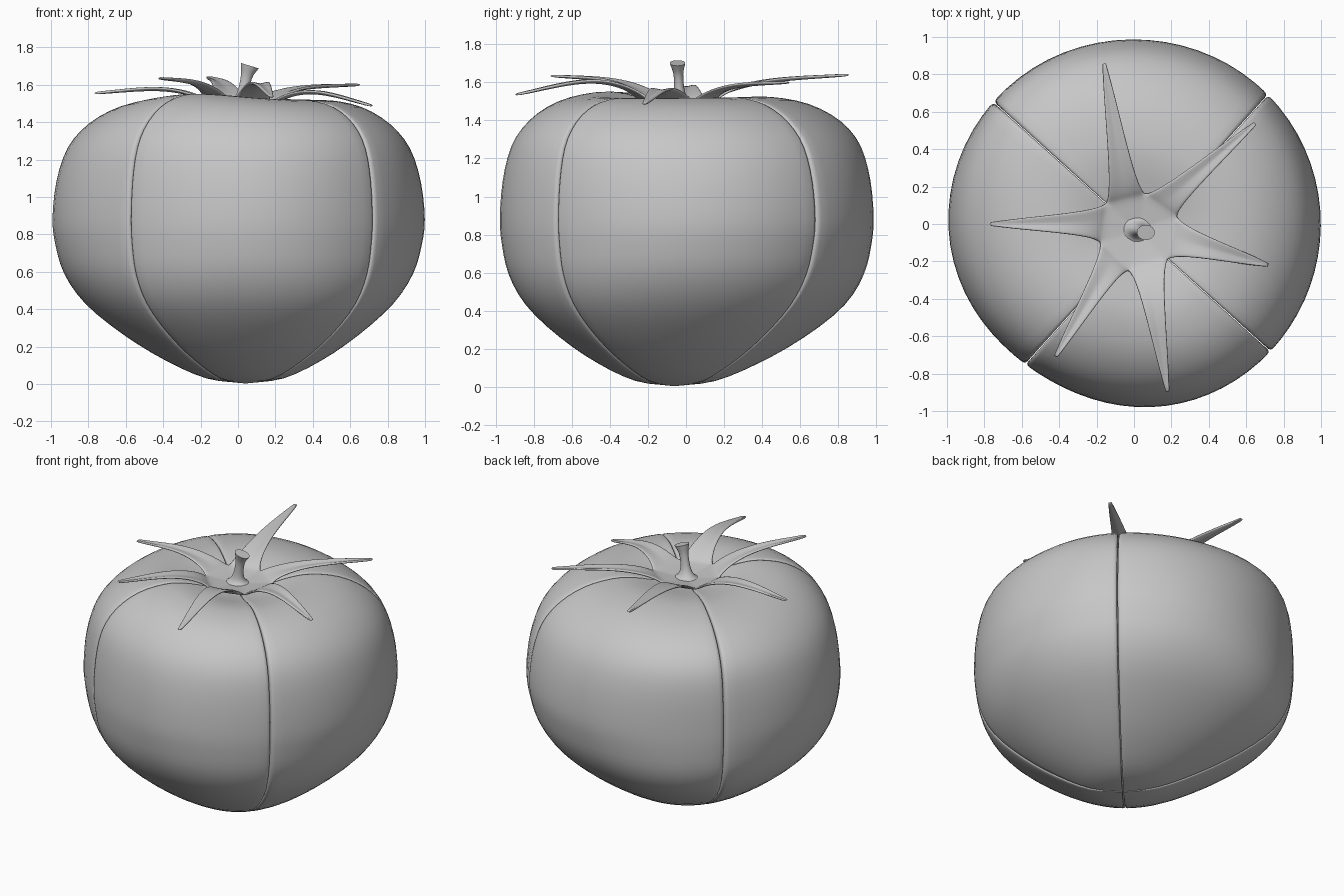
import bpy, bmesh, math
from mathutils import Vector

if "Cube" in bpy.data.objects:
    bpy.data.objects.remove(bpy.data.objects["Cube"])

grey = bpy.data.materials.new("plain_grey")
grey.use_nodes = True
grey.diffuse_color = (0.57, 0.57, 0.57, 1)
grey.node_tree.nodes["Principled BSDF"].inputs["Base Color"].default_value = (0.57, 0.57, 0.57, 1)


def smooth_path(points, steps):
    """Catmull-Rom resampling of a list of tuples."""
    p = [Vector(q) for q in points]
    p = [2 * p[0] - p[1]] + p + [2 * p[-1] - p[-2]]
    out = []
    for a, b, c, d in zip(p, p[1:], p[2:], p[3:]):
        for k in range(steps):
            t = k / steps
            out.append(0.5 * (2 * b + (c - a) * t + (2 * a - 5 * b + 4 * c - d) * t ** 2
                              + (3 * b - a - 3 * c + d) * t ** 3))
    return out + [p[-2]]


def finish(bm, name, angle=50):
    bmesh.ops.remove_doubles(bm, verts=bm.verts, dist=0.0005)
    bmesh.ops.recalc_face_normals(bm, faces=bm.faces)
    mesh = bpy.data.meshes.new(name)
    bm.to_mesh(mesh)
    bm.free()
    mesh.materials.append(grey)
    obj = bpy.data.objects.new(name, mesh)
    bpy.context.collection.objects.link(obj)
    bpy.ops.object.select_all(action="DESELECT")
    obj.select_set(True)
    bpy.context.view_layer.objects.active = obj
    bpy.ops.object.shade_smooth_by_angle(angle=math.radians(angle))
    return obj


def grid_faces(bm, rows):
    for r, s in zip(rows, rows[1:]):
        for i in range(len(r) - 1):
            bm.faces.new((r[i], r[i + 1], s[i + 1], s[i]))


# Fruit body: four quarter wedges with rounded cut edges and a narrow gap
AXIS = Vector((0.04, -0.06))
RADIUS = 0.996
MID_Z = 0.85
GAP = 0.002
profile = smooth_path([
    (0, 0.003), (0.2, 0.03), (0.4, 0.125), (0.6, 0.26), (0.8, 0.43), (0.92, 0.59),
    (0.975, 0.74), (RADIUS, 0.88), (0.97, 1.08), (0.9, 1.26), (0.78, 1.39),
    (0.62, 1.48), (0.45, 1.516), (0.32, 1.508), (0.18, 1.475), (0, 1.445)], 3)
rounding = [(0, 0.02), (0.004, 0.009), (0.012, 0.003), (0.028, 0)]
# uneven growth: direction, spread and extra fullness above and below the middle
fullness = [(128, 28, 0.115), (310, 28, 0.055), (225, 25, 0.03), (45, 25, 0.025)]
slimness = [(232, 27, 0.05), (90, 25, 0.012)]


def swell(theta, centre, width):
    """Bell-shaped weight around a compass direction, in degrees."""
    d = (math.degrees(theta) - centre + 180) % 360 - 180
    return math.exp(-0.5 * (d / width) ** 2)


def body_point(radius, z, theta, inset):
    d = Vector((math.cos(theta), math.sin(theta)))
    q = (radius / RADIUS) ** 2
    m = -AXIS * q
    along = d.dot(m)
    r = along + math.sqrt(max(0, radius ** 2 - m.length_squared + along ** 2))
    r += 4 * q * (1 - q) * sum(amount * swell(theta, c, w) for c, w, amount in fullness)
    r -= q ** 3 * sum(amount * swell(theta, c, w) for c, w, amount in slimness)
    rise = max(0, (z - MID_Z) / 0.66) ** 3
    z += rise * (0.033 * swell(theta, 234, 30) + 0.008 * swell(theta, 90, 35))
    xy = d * r * (1 - inset)
    return Vector((xy.x, xy.y, MID_Z + (z - MID_Z) * (1 - inset)))


def wedge(name, start):
    quarter = math.pi / 2
    columns = list(rounding)
    columns += [(quarter * k / 18, 0) for k in range(1, 18)]
    columns += [(quarter - e, inset) for e, inset in reversed(rounding)]
    mid = start + quarter / 2
    shift = AXIS + Vector((math.cos(mid), math.sin(mid))) * GAP * math.sqrt(2)
    bm = bmesh.new()
    rows = []
    for radius, z in profile:
        row = []
        for e, inset in columns:
            # the poles stay on the axis so that doubles merge there
            theta = start + e if radius > 0 else start
            p = body_point(radius, z, theta, inset if radius > 0 else 0)
            row.append(bm.verts.new((p.x + shift.x, p.y + shift.y, p.z)))
        rows.append(row)
    grid_faces(bm, rows)
    for side in (0, -1):
        bm.faces.new([row[side] for row in rows])
    finish(bm, name)


for k, name in enumerate(("back_wedge", "right_wedge", "front_wedge", "left_wedge")):
    wedge(name, math.radians(48 + 90 * k))

# Leafy crown: six pointed leaves joined around a shallow centre
CENTRE = Vector((0.02, -0.03))
BASE_Z, RIM_Z = 1.478, 1.506
leaves = [  # tip x, tip y, middle height, tip height, valley after the leaf
    (-0.16, 0.86, 1.598, 1.64, (-0.15, 0.11)),
    (-0.77, 0.0, 1.57, 1.555, (-0.18, -0.1)),
    (-0.42, -0.71, 1.6, 1.635, (-0.03, -0.25)),
    (0.18, -0.9, 1.6, 1.535, (0.18, -0.19)),
    (0.72, -0.22, 1.555, 1.487, (0.23, 0.04)),
    (0.65, 0.54, 1.575, 1.6, (0.06, 0.16))]

bm = bmesh.new()
for i, (tx, ty, mid_z, tip_z, after) in enumerate(leaves):
    tip = Vector((tx, ty))
    valleys = [Vector(leaves[i - 1][4]), Vector(after)]
    root = (valleys[0] + valleys[1]) / 2
    heights = smooth_path([(RIM_Z, 0), (mid_z, 0), (tip_z, 0)], 7)
    side = (tip - root).normalized().orthogonal()
    rows = []
    # inner fan from the centre out to the rim
    for s in (0, 0.35, 0.7):
        row = []
        for c in range(7):
            p = CENTRE + (valleys[0].lerp(valleys[1], c / 6) - CENTRE) * s
            row.append(bm.verts.new((p.x, p.y, BASE_Z + (RIM_Z - BASE_Z) * s)))
        rows.append(row)
    # tapering blade with rounded valleys
    for k, h in enumerate(heights):
        u = k / (len(heights) - 1)
        edge = []
        for v in valleys:
            sign = 1 if (v - root).dot(side) > 0 else -1
            near = v.lerp(root, 0.45) + (tip - root) * 0.08
            far = root.lerp(tip, 0.6) + (v - root) * 0.42
            end = tip + side * sign * 0.01
            edge.append(v * (1 - u) ** 3 + near * 3 * u * (1 - u) ** 2
                        + far * 3 * u * u * (1 - u) + end * u ** 3)
        row = []
        for c in range(7):
            p = edge[0].lerp(edge[1], c / 6)
            fold = 0.012 * math.sin(math.pi * u) * abs(c / 3 - 1)
            row.append(bm.verts.new((p.x, p.y, h[0] + fold)))
        rows.append(row)
    grid_faces(bm, rows)
crown = finish(bm, "leaf_crown", 60)
solid = crown.modifiers.new("thickness", "SOLIDIFY")
solid.thickness = 0.014
solid.offset = 0
rounded = crown.modifiers.new("rounding", "SUBSURF")
rounded.levels = rounded.render_levels = 1

# Stem: flared foot, thin neck and a tilted flat end
bm = bmesh.new()
rows = []
for x, y, z, r in smooth_path([
        (0.015, -0.03, 1.48, 0.11), (0.018, -0.03, 1.505, 0.058), (0.028, -0.035, 1.555, 0.034),
        (0.045, -0.04, 1.64, 0.03), (0.063, -0.045, 1.702, 0.048)], 4):
    tilt = 0.3 * max(0, (z - 1.55) / 0.15)
    ring = []
    for k in range(24):
        a = math.tau * k / 24
        dx, dy = r * math.cos(a), r * 0.85 * math.sin(a)
        ring.append(bm.verts.new((x + dx, y + dy, z - tilt * dx)))
    rows.append(ring + ring[:1])
grid_faces(bm, rows)
bm.faces.new(rows[-1][:-1])
bm.faces.new(rows[0][:-1])
finish(bm, "stem", 45)
